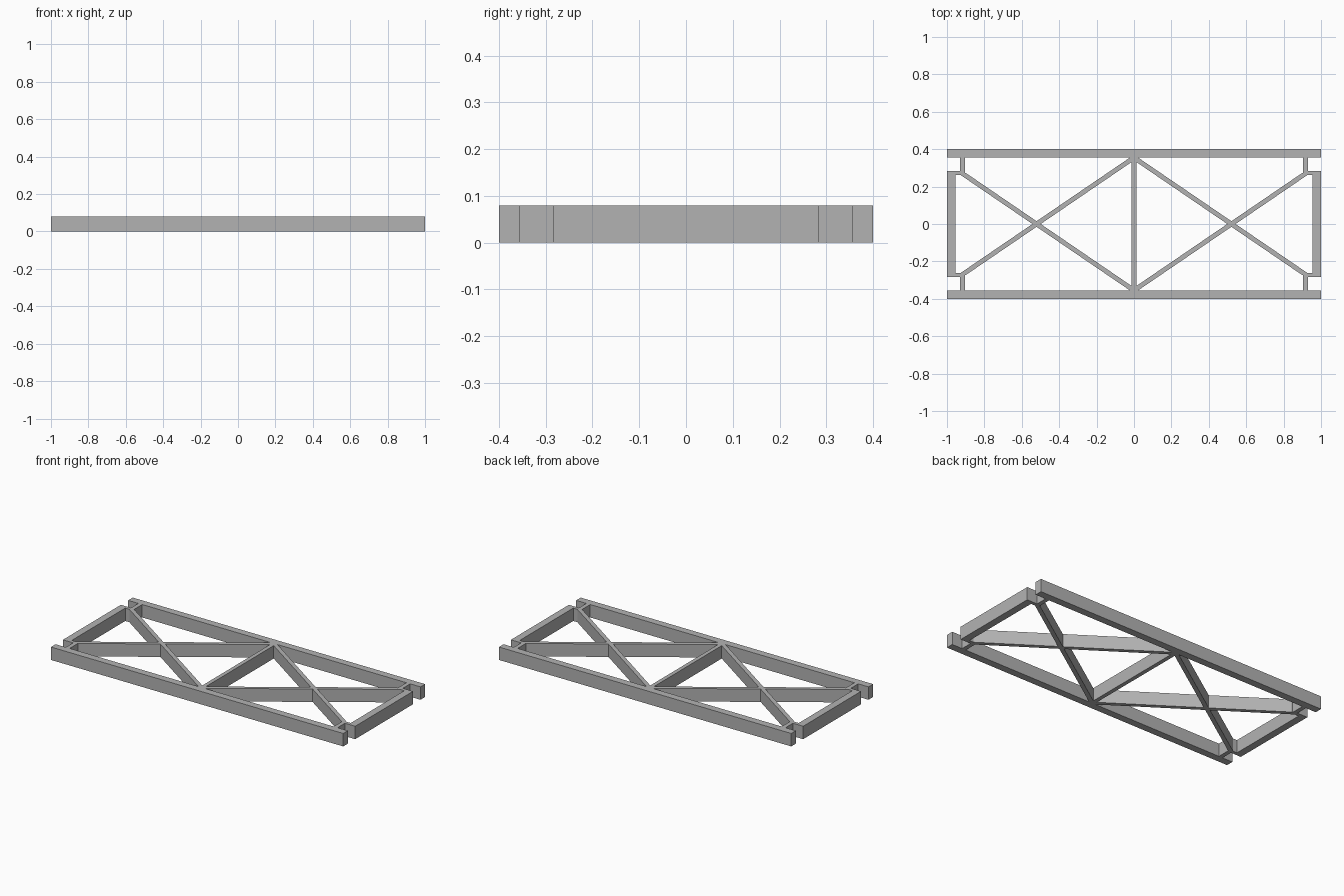
import bpy

if "Cube" in bpy.data.objects:
    bpy.data.objects.remove(bpy.data.objects["Cube"], do_unlink=True)

HEIGHT = 0.08
RAIL_Y = 0.355   # inner face of the long rails
END_Y = 0.283    # half length of the end bars
END_X = 0.955    # inner face of the end bars

metal = bpy.data.materials.new("grey_metal")
metal.use_nodes = True
grey = (0.45, 0.45, 0.45, 1)
metal.diffuse_color = grey
metal.node_tree.nodes["Principled BSDF"].inputs["Base Color"].default_value = grey


def prism(name, outline):
    """Extrude a counter-clockwise four-sided footprint to the frame height."""
    verts = [(x, y, z) for z in (0, HEIGHT) for x, y in outline]
    faces = [(3, 2, 1, 0), (4, 5, 6, 7)]
    faces += [(i, (i + 1) % 4, (i + 1) % 4 + 4, i + 4) for i in range(4)]
    mesh = bpy.data.meshes.new(name)
    mesh.from_pydata(verts, [], faces)
    mesh.materials.append(metal)
    bpy.context.collection.objects.link(bpy.data.objects.new(name, mesh))


def block(name, xa, xb, ya, yb):
    x0, x1 = sorted((xa, xb))
    y0, y1 = sorted((ya, yb))
    prism(name, [(x0, y0), (x1, y0), (x1, y1), (x0, y1)])


def brace(name, start, end, half=0.022):
    """Slanted bar whose ends are cut parallel to the long rails."""
    (xa, ya), (xb, yb) = sorted((start, end), key=lambda p: p[1])
    prism(name, [(xa - half, ya), (xa + half, ya), (xb + half, yb), (xb - half, yb)])


# Central post
block("centre_post", -0.0125, 0.0125, -RAIL_Y, RAIL_Y)

# Long rails
for sy, row in ((-1, "front"), (1, "back")):
    block(row + "_rail", -1, 1, sy * RAIL_Y, sy * 0.4)

for sx, side in ((-1, "right"), (1, "left")):
    # End bars
    block(side + "_end_bar", sx * END_X, sx, -END_Y, END_Y)
    for sy, row in ((-1, "front"), (1, "back")):
        # Corner links between rails and end bars
        block(f"{row}_{side}_link", sx * 0.904, sx * 0.93, sy * END_Y, sy * RAIL_Y)
        block(f"{row}_{side}_foot", sx * 0.904, sx * END_X, sy * 0.262, sy * END_Y)
        # Crossed braces
        brace(f"{row}_{side}_brace", (0, -sy * RAIL_Y), (sx * 0.92, sy * 0.272))
